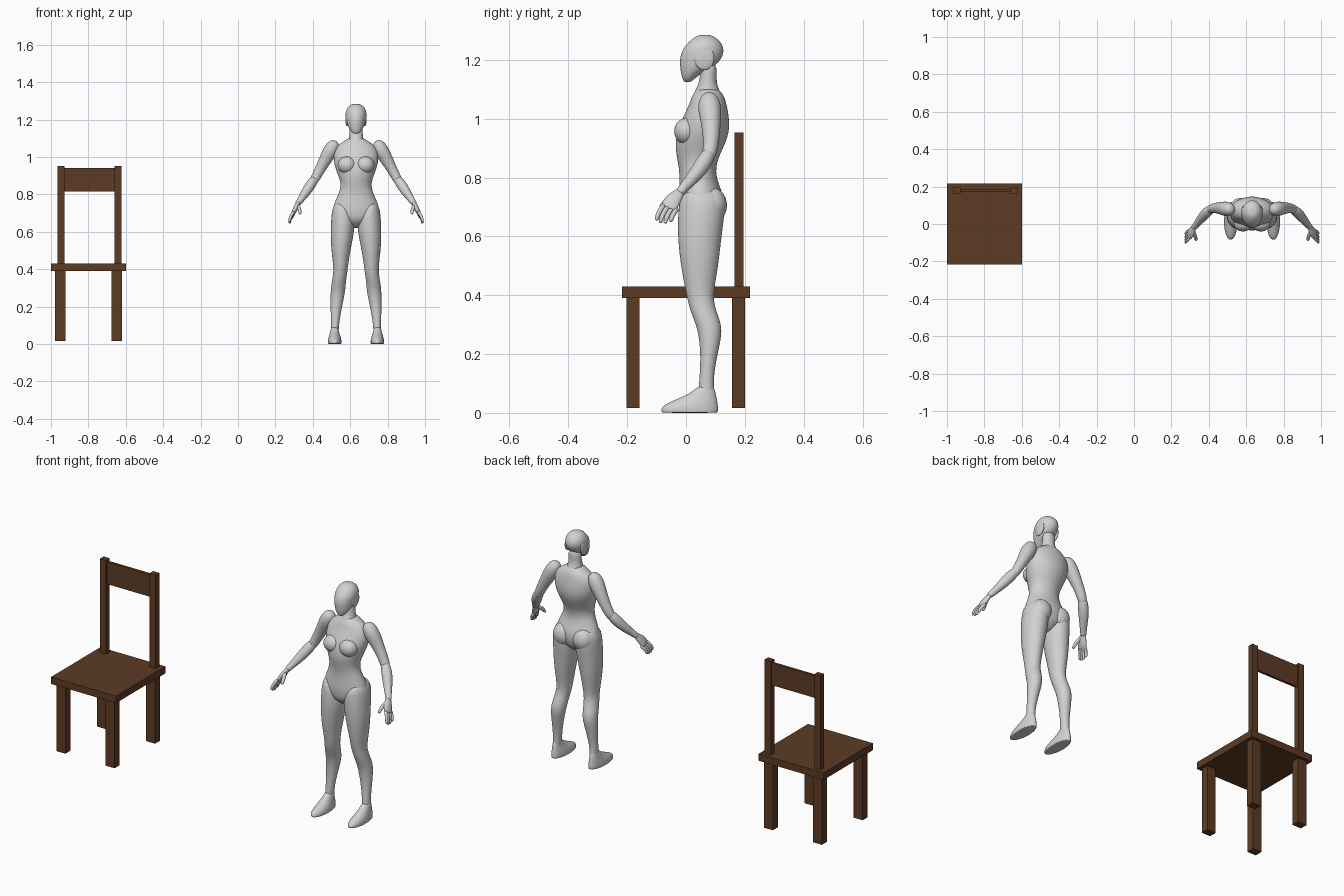
import bpy, bmesh, math
from mathutils import Vector

CX = 0.631   # figure centre in x
N = 16       # sides of every body section


def material(name, rgb):
    m = bpy.data.materials.new(name)
    m.diffuse_color = (*rgb, 1)
    return m


WOOD = material("dark wood", (0.108, 0.044, 0.017))
GREY = material("light grey", (0.64, 0.64, 0.64))


def finish(bm, name, mat):
    bmesh.ops.recalc_face_normals(bm, faces=bm.faces)
    me = bpy.data.meshes.new(name)
    bm.to_mesh(me)
    bm.free()
    me.materials.append(mat)
    ob = bpy.data.objects.new(name, me)
    bpy.context.collection.objects.link(ob)
    return ob


def box(name, x0, x1, y0, y1, z0, z1):
    bm = bmesh.new()
    bmesh.ops.create_cube(bm, size=1)
    for v in bm.verts:
        v.co = ((x0 + x1) / 2 + v.co.x * (x1 - x0),
                (y0 + y1) / 2 + v.co.y * (y1 - y0),
                (z0 + z1) / 2 + v.co.z * (z1 - z0))
    return finish(bm, name, WOOD)


def body(bm, name, mirror, subdivide=True):
    """Smooth grey body part, optionally mirrored about the figure's centre."""
    for f in bm.faces:
        f.smooth = True
    ob = finish(bm, name, GREY)
    ob.location.x = CX
    if mirror:
        m = ob.modifiers.new("Mirror", 'MIRROR')
        m.use_mirror_merge = False
    if subdivide:
        s = ob.modifiers.new("Subdivision", 'SUBSURF')
        s.levels = s.render_levels = 2
    return ob


def skin(bm, rings):
    """Skin a list of (centre, u, v) elliptical sections with capped ends."""
    loops = []
    for c, u, v in rings:
        loops.append([bm.verts.new(c + 1.025 * (u * math.cos(a) + v * math.sin(a)))
                      for a in (2 * math.pi * i / N for i in range(N))])
    for a, b in zip(loops, loops[1:]):
        for i in range(N):
            j = (i + 1) % N
            bm.faces.new((a[i], a[j], b[j], b[i]))
    bm.faces.new(loops[0][::-1])
    bm.faces.new(loops[-1])


def loft(name, sections, mirror=False):
    """Level sections: (z, x0, x1, y_front, y_back)."""
    bm = bmesh.new()
    skin(bm, [(Vector(((x0 + x1) / 2, (y0 + y1) / 2, z)),
               Vector(((x1 - x0) / 2, 0, 0)), Vector((0, (y1 - y0) / 2, 0)))
              for z, x0, x1, y0, y1 in sections])
    return body(bm, name, mirror)


def tube(name, path):
    """Mirrored limb along a path of (x, y, z, radius across, radius thick)."""
    pts = [Vector(p[:3]) for p in path]
    rings = []
    for i, p in enumerate(path):
        d = (pts[min(i + 1, len(pts) - 1)] - pts[max(i - 1, 0)]).normalized()
        u = Vector((0, 1, 0))
        u = (u - d * u.dot(d)).normalized()
        rings.append((pts[i], u * p[3], d.cross(u) * p[-1]))
    bm = bmesh.new()
    skin(bm, rings)
    return body(bm, name, True)


def blob(name, c, r):
    bm = bmesh.new()
    bmesh.ops.create_uvsphere(bm, u_segments=32, v_segments=20, radius=1)
    for v in bm.verts:
        v.co = [c[k] + v.co[k] * r[k] for k in range(3)]
    return body(bm, name, True, False)


# Chair
box("seat", -1, -0.6, -0.217, 0.217, 0.391, 0.43)
for side, x in (("left", -0.978), ("right", -0.675)):
    box(f"front_leg_{side}", x, x + 0.055, -0.202, -0.158, 0.017, 0.391)
    box(f"rear_leg_{side}", x, x + 0.055, 0.156, 0.2, 0.017, 0.391)
for side, x in (("left", -0.966), ("right", -0.66)):
    box(f"back_post_{side}", x, x + 0.038, 0.164, 0.196, 0.43, 0.953)
box("back_panel", -0.93, -0.658, 0.174, 0.188, 0.817, 0.941)

# Head and neck
loft("head", [(1.124, -.010, .010, -.004, .014), (1.132, -.021, .021, -.011, .026),
              (1.15, -.035, .035, -.016, .045), (1.175, -.047, .047, -.020, .095),
              (1.205, -.054, .054, -.021, .123), (1.235, -.057, .057, -.012, .130),
              (1.262, -.048, .048, .010, .118), (1.279, -.031, .031, .031, .096),
              (1.285, -.014, .014, .048, .08)])
blob("side_head_plate", (.048, .062, 1.205), (.009, .034, .04))
loft("neck", [(1.19, -.033, .033, .05, .105), (1.15, -.034, .034, .048, .104),
              (1.115, -.036, .036, .043, .104), (1.085, -.042, .042, .025, .12),
              (1.05, -.05, .05, .015, .13)])

# Torso and pelvis
loft("torso", [(1.105, -.036, .036, .042, .105), (1.088, -.058, .058, .027, .122),
               (1.07, -.09, .09, .018, .132), (1.04, -.117, .117, .008, .14),
               (.99, -.121, .121, -.018, .148), (.945, -.112, .112, -.033, .145),
               (.90, -.094, .094, -.036, .126), (.86, -.081, .081, -.029, .107),
               (.82, -.086, .086, -.022, .1), (.78, -.104, .104, -.022, .11),
               (.74, -.121, .121, -.025, .127), (.70, -.125, .125, -.025, .128),
               (.66, -.085, .085, -.018, .118), (.635, -.04, .04, .01, .09),
               (.62, -.015, .015, .03, .07)])
blob("chest", (.048, .003, .957), (.05, .043, .046))
blob("buttock", (.06, .087, .705), (.057, .052, .062))

# Legs
loft("leg", [(.76, .06, .105, .01, .09), (.735, .035, .122, -.015, .122),
             (.70, .006, .131, -.026, .134), (.62, .008, .135, -.028, .123),
             (.56, .018, .135, -.024, .116), (.50, .03, .131, -.017, .109),
             (.44, .04, .124, -.006, .099), (.39, .046, .12, .004, .092),
             (.35, .052, .126, .014, .101), (.31, .056, .133, .03, .117),
             (.27, .06, .136, .043, .123), (.20, .075, .136, .05, .107),
             (.13, .088, .134, .047, .094), (.08, .093, .134, .043, .095),
             (.04, .094, .134, .04, .097)], True)
loft("foot", [(0, .08, .148, -.078, .105), (.003, .078, .15, -.084, .108),
              (.018, .078, .15, -.085, .109), (.034, .081, .147, -.062, .107),
              (.05, .087, .142, -.022, .104), (.07, .092, .137, .02, .1),
              (.095, .096, .132, .045, .093)], True)

# Arms
tube("upper_arm", [(.105, .077, 1.085, .012), (.115, .078, 1.072, .032),
                   (.136, .08, 1.035, .041), (.165, .085, .985, .033),
                   (.195, .086, .93, .027), (.215, .082, .892, .025),
                   (.228, .075, .868, .022), (.232, .072, .86, .01)])
tube("forearm", [(.216, .085, .892, .012), (.222, .078, .882, .024),
                 (.245, .06, .848, .028), (.273, .028, .805, .024),
                 (.297, -.003, .77, .017), (.312, -.02, .75, .016),
                 (.315, -.024, .745, .01)])

# Hands
tube("palm", [(.305, -.012, .762, .01, .008), (.312, -.022, .748, .017, .012),
              (.322, -.042, .727, .027, .014), (.335, -.058, .702, .029, .011),
              (.339, -.062, .694, .022, .007)])
for i, name in enumerate(("index", "middle", "ring", "little")):
    y, z = -.082 + .015 * i, .697 - .004 * i
    k = (.9, 1, .95, .75)[i]
    tube(f"{name}_finger", [(.330, y + .008, z + .012, .008), (.341, y, z, .0085),
                            (.352, y - .014 * k, z - .022 * k, .008),
                            (.355, y - .019 * k, z - .042 * k, .007),
                            (.354, y - .020 * k, z - .048 * k, .004)])
tube("thumb", [(.314, -.038, .742, .008), (.308, -.052, .733, .011),
               (.301, -.072, .716, .009), (.299, -.084, .7, .008),
               (.299, -.088, .694, .004)])
